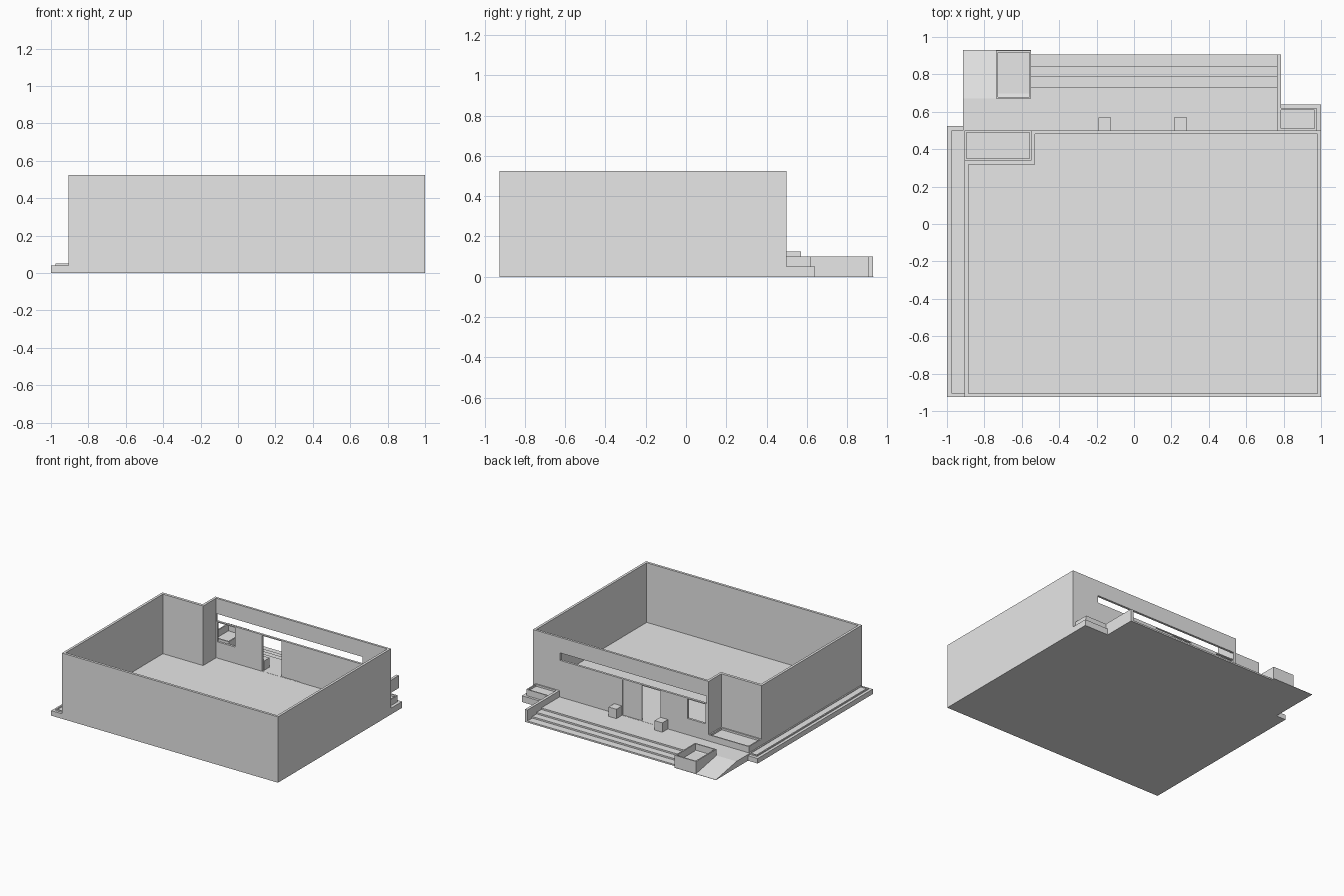
import bpy, bmesh
from mathutils import Vector

old = bpy.data.objects.get("Cube")
if old:
    bpy.data.objects.remove(old, do_unlink=True)

grey = bpy.data.materials.new("plain_grey")
grey.use_nodes = True
grey.diffuse_color = (0.8, 0.8, 0.8, 1)
grey.node_tree.nodes["Principled BSDF"].inputs["Base Color"].default_value = (0.8, 0.8, 0.8, 1)


def prism(name, pts, offset):
    """Extrude a closed outline of 3D points by an offset vector."""
    bm = bmesh.new()
    face = bm.faces.new([bm.verts.new(p) for p in pts])
    ext = bmesh.ops.extrude_face_region(bm, geom=[face])
    bmesh.ops.translate(bm, vec=Vector(offset),
                        verts=[g for g in ext["geom"] if isinstance(g, bmesh.types.BMVert)])
    bmesh.ops.recalc_face_normals(bm, faces=bm.faces)
    me = bpy.data.meshes.new(name)
    bm.to_mesh(me)
    bm.free()
    me.materials.append(grey)
    ob = bpy.data.objects.new(name, me)
    bpy.context.collection.objects.link(ob)
    return ob


def slab(name, outline, z0, z1):
    return prism(name, [(x, y, z0) for x, y in outline], (0, 0, z1 - z0))


def box(name, x0, x1, y0, y1, z0, z1):
    return slab(name, [(x0, y0), (x1, y0), (x1, y1), (x0, y1)], z0, z1)


def cut(ob, cutters):
    """Subtract each cutter, bake the result and discard the cutters."""
    for c in cutters:
        c.hide_render = True
        m = ob.modifiers.new("cut", 'BOOLEAN')
        m.operation, m.solver, m.object = 'DIFFERENCE', 'EXACT', c
    bpy.context.view_layer.update()
    baked = bpy.data.meshes.new_from_object(ob.evaluated_get(bpy.context.evaluated_depsgraph_get()))
    ob.modifiers.clear()
    ob.data = baked
    for c in cutters:
        bpy.data.objects.remove(c, do_unlink=True)


def planter(name, x0, x1, y0, y1, z0, z1, soil, rim=0.01):
    """Box with a raised rim around a sunken bed."""
    ob = box(name, x0, x1, y0, y1, z0, z1)
    cut(ob, [box("bed_cutter", x0 + rim, x1 - rim, y0 + rim, y1 - rim, soil, z1 + 0.1)])
    return ob


# House shell: open-topped walls with a notched rear corner and a floor
house = slab("house_walls", [(-0.905, -0.925), (1, -0.925), (1, 0.5), (-0.55, 0.5),
                             (-0.55, 0.34), (-0.905, 0.34)], 0, 0.525)
cut(house, [
    slab("room_cutter", [(-0.885, -0.905), (0.98, -0.905), (0.98, 0.482), (-0.53, 0.482),
                         (-0.53, 0.318), (-0.885, 0.318)], 0.05, 0.7),
    box("slit_cutter", -0.529, 0.76, 0.45, 0.55, 0.342, 0.402),
    box("door_cutter", -0.124, 0.21, 0.45, 0.55, 0.051, 0.334),
    box("window_cutter", -0.52, -0.365, 0.45, 0.55, 0.18, 0.334),
])

# Closed door leaf beside the open one
box("door_panel", 0.044, 0.21, 0.487, 0.494, 0.05, 0.334)

# Rear terrace with steps, drawn as a side profile
steps = [(0.5, 0), (0.905, 0), (0.905, 0.0125), (0.845, 0.0125), (0.845, 0.025),
         (0.79, 0.025), (0.79, 0.0375), (0.73, 0.0375), (0.73, 0.05), (0.5, 0.05)]
prism("terrace_steps", [(-0.55, y, z) for y, z in steps], (1.315, 0, 0))

# Ramp at the end of the terrace
ramp = [(0.5, 0), (0.93, 0), (0.93, 0.002), (0.67, 0.05), (0.5, 0.05)]
prism("ramp", [(-0.915, y, z) for y, z in ramp], (0.365, 0, 0))

# Low wall closing the other end of the steps
box("step_side_wall", 0.765, 0.787, 0.5, 0.905, 0, 0.1)

# Two square posts beside the door
for name, x in (("post_right", -0.19), ("post_left", 0.215)):
    box(name, x, x + 0.068, 0.5, 0.57, 0.05, 0.125)

# Planters
planter("ramp_planter", -0.738, -0.55, 0.67, 0.928, 0, 0.1, 0.045)
planter("notch_planter", -0.905, -0.55, 0.34, 0.5, 0, 0.1, 0.085)
box("corner_planter_base", 0.787, 1, 0.5, 0.64, 0, 0.05)
planter("corner_planter", 0.767, 0.975, 0.5, 0.62, 0.05, 0.1, 0.085)

# Long low bed along the right side
box("side_bed_base", -1, -0.905, -0.925, 0.525, 0, 0.04)
planter("side_bed", -0.977, -0.905, -0.905, 0.5, 0.04, 0.05, 0.045)
